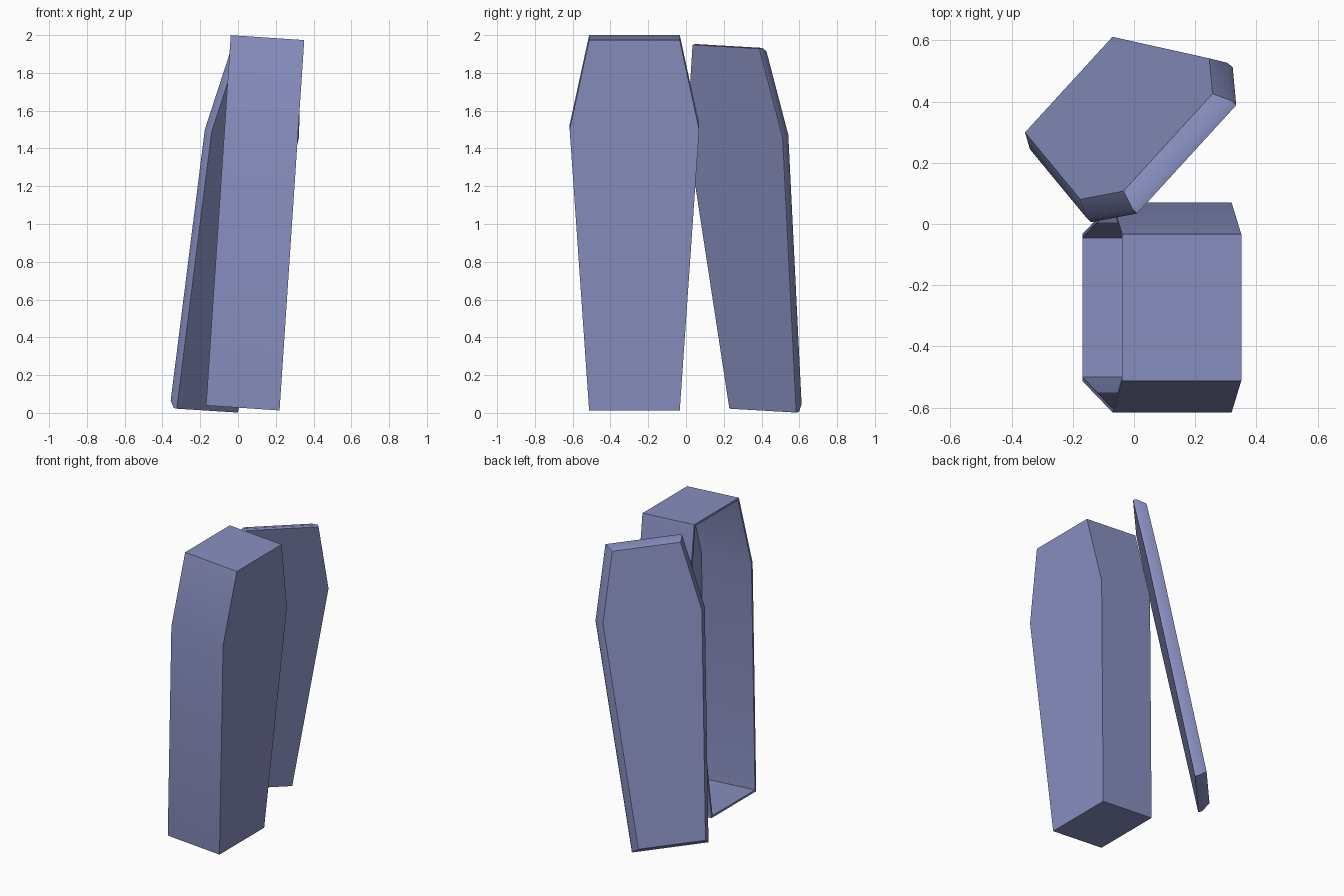
import bpy
import bmesh
from math import radians
from mathutils import Vector, Matrix

if "Cube" in bpy.data.objects:
    bpy.data.objects.remove(bpy.data.objects["Cube"])

# One flat colour for both parts
paint = bpy.data.materials.new("dusty_violet")
paint.use_nodes = True
colour = (0.25, 0.275, 0.53, 1)
paint.diffuse_color = colour
paint.node_tree.nodes["Principled BSDF"].inputs["Base Color"].default_value = colour

# Six-sided casket outline (across, along), counter-clockwise
LENGTH, SHOULDER = 1.965, 1.49
END, WIDE = 0.24, 0.343
OUTLINE = [Vector(p) for p in (
    (-END, 0), (END, 0), (WIDE, SHOULDER),
    (END, LENGTH), (-END, LENGTH), (-WIDE, SHOULDER))]


def inset_outline(d):
    """Move every side of the outline inward by d."""
    result = []
    for i, p in enumerate(OUTLINE):
        a = (p - OUTLINE[i - 1]).normalized()
        b = (OUTLINE[(i + 1) % len(OUTLINE)] - p).normalized()
        na, nb = Vector((-a.y, a.x)), Vector((-b.y, b.x))
        result.append(p + (na + nb) * d / (1 + na.dot(nb)))
    return result


def loft(name, steps, origin, along, outward):
    """Join outline rings given as (inset, height) and close both ends."""
    u = Vector(along).normalized()
    n = Vector(outward)
    n = (n - u * n.dot(u)).normalized()
    w = n.cross(u)
    frame = Matrix((w, u, n)).transposed().to_4x4()
    frame.translation = origin

    bm = bmesh.new()
    rings = [[bm.verts.new((p.x, p.y, h)) for p in inset_outline(d)]
             for d, h in steps]
    for lower, upper in zip(rings, rings[1:]):
        for i in range(len(lower)):
            j = (i + 1) % len(lower)
            bm.faces.new((lower[i], lower[j], upper[j], upper[i]))
    bm.faces.new(rings[0][::-1])
    bm.faces.new(rings[-1])
    bmesh.ops.recalc_face_normals(bm, faces=bm.faces[:])
    mesh = bpy.data.meshes.new(name)
    bm.to_mesh(mesh)
    bm.free()
    mesh.materials.append(paint)

    obj = bpy.data.objects.new(name, mesh)
    bpy.context.collection.objects.link(obj)
    obj.matrix_world = frame
    bpy.ops.object.select_all(action='DESELECT')
    obj.select_set(True)
    bpy.context.view_layer.objects.active = obj
    bpy.ops.object.shade_smooth_by_angle(angle=radians(30))
    return obj


# Hollow casket, tilted slightly, open towards -x
WALL, DEPTH = 0.013, 0.39
loft("casket_box",
     [(0, 0), (0, DEPTH), (WALL, DEPTH), (WALL, WALL)],
     origin=(0.22, -0.273, 0.013),
     along=(0.0665, 0, 0.998), outward=(-1, 0, 0.0665))

# Bevelled lid leaning behind the casket
loft("casket_lid",
     [(0, 0), (0, 0.022), (0.03, 0.078)],
     origin=(-0.1625, 0.4065, 0.012),
     along=(0.335, -0.195, 1.927), outward=(-0.718, 0.668, 0.192))
